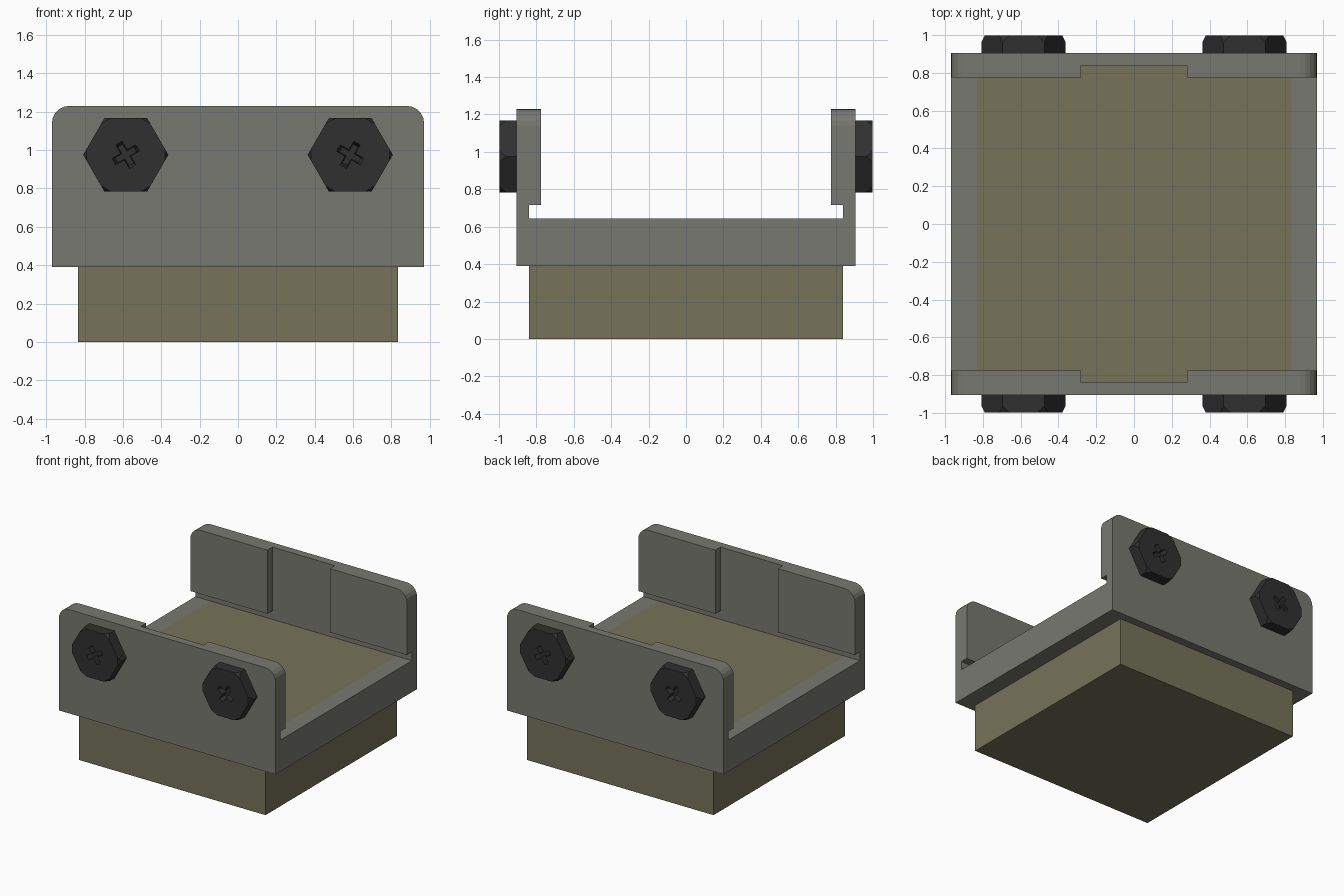
import bpy, bmesh
from math import sin, cos, pi, radians
from mathutils import Matrix

if "Cube" in bpy.data.objects:
    bpy.data.objects.remove(bpy.data.objects["Cube"])


def material(name, rgb):
    m = bpy.data.materials.new(name)
    m.diffuse_color = (*rgb, 1)
    m.use_nodes = True
    m.node_tree.nodes["Principled BSDF"].inputs["Base Color"].default_value = m.diffuse_color
    return m


METAL = material("grey_metal", (0.19, 0.19, 0.165))
TAN = material("tan_block", (0.18, 0.17, 0.10))
DARK = material("dark_steel", (0.03, 0.03, 0.03))


def to_object(name, bm, mat=None):
    bmesh.ops.recalc_face_normals(bm, faces=bm.faces)
    me = bpy.data.meshes.new(name)
    bm.to_mesh(me)
    bm.free()
    ob = bpy.data.objects.new(name, me)
    bpy.context.collection.objects.link(ob)
    if mat:
        me.materials.append(mat)
    return ob


def box(name, x, y, z0, z1, mat=None):
    """Box with half sizes x and y, from z0 to z1."""
    bm = bmesh.new()
    m = Matrix.Translation((0, 0, (z0 + z1) / 2)) @ Matrix.Diagonal((2 * x, 2 * y, z1 - z0, 1))
    bmesh.ops.create_cube(bm, size=1, matrix=m)
    return to_object(name, bm, mat)


def prism(points, y0, y1, end_scale=1):
    """Extrude an (x, z) outline along y; the far end may be scaled."""
    bm = bmesh.new()
    a = [bm.verts.new((x, y0, z)) for x, z in points]
    b = [bm.verts.new((x * end_scale, y1, z * end_scale)) for x, z in points]
    bm.faces.new(a)
    bm.faces.new(b)
    n = len(a)
    for i in range(n):
        bm.faces.new((a[i], a[(i + 1) % n], b[(i + 1) % n], b[i]))
    return bm


def cut(ob, cutters):
    """Subtract the cutters for good and remove them."""
    for c in cutters:
        mod = ob.modifiers.new("cut", 'BOOLEAN')
        mod.operation, mod.solver, mod.object = 'DIFFERENCE', 'EXACT', c
    bpy.context.view_layer.update()
    me = bpy.data.meshes.new_from_object(ob.evaluated_get(bpy.context.evaluated_depsgraph_get()))
    ob.modifiers.clear()
    ob.data = me
    for c in cutters:
        bpy.data.objects.remove(c)


# Block held by the frame
BASE, FLOOR, TOP = 0.39, 0.645, 1.23
box("block", 0.835, 0.84, 0, FLOOR, TAN)

# Frame: rounded outline along y, hollowed to leave rails, walls and pads
W, R, SEG = 0.97, 0.09, 5
arc = [(W - R + R * cos(i * pi / 2 / SEG), TOP - R + R * sin(i * pi / 2 / SEG)) for i in range(SEG + 1)]
outline = [(W, BASE)] + arc + [(-x, z) for x, z in reversed(arc)] + [(-W, BASE)]
frame = to_object("frame", prism(outline, -0.905, 0.905), METAL)
cut(frame, [
    box("channel", 1.2, 0.775, 0.68, 1.5),
    box("groove", 1.2, 0.84, FLOOR, 0.715),
    box("slot", 0.28, 0.84, 0.69, 1.5),
    box("opening", 0.835, 0.84, 0.2, 0.66),
])


# Hex bolts with clipped corners and a cross recess
def bolt(name, sx, sy):
    hexagon = [(0.222 * cos(i * pi / 3), 0.222 * sin(i * pi / 3)) for i in range(6)]
    bm = prism(hexagon, -0.90, -0.998)
    corners = [v for v in bm.verts if v.co.y < -0.95]
    bmesh.ops.bevel(bm, geom=corners, offset=0.035, segments=1, affect='VERTICES')
    ob = to_object(name, bm, DARK)
    a, l = 0.02, 0.075
    cross = []
    for k in range(4):
        t = k * pi / 2 + radians(30)
        for x, z in ((l, -a), (l, a), (a, a)):
            cross.append((x * cos(t) - z * sin(t), x * sin(t) + z * cos(t)))
    cut(ob, [to_object("recess", prism(cross, -1.01, -0.95, 0.75))])
    # place and mirror into its corner
    ob.data.transform(Matrix.Translation((-0.585, 0, 0.975)))
    ob.data.transform(Matrix.Diagonal((sx, sy, 1, 1)))
    if sx * sy < 0:
        ob.data.flip_normals()


for sy, side in ((1, "front"), (-1, "back")):
    for sx, hand in ((1, "left"), (-1, "right")):
        bolt(f"bolt_{side}_{hand}", sx, sy)
